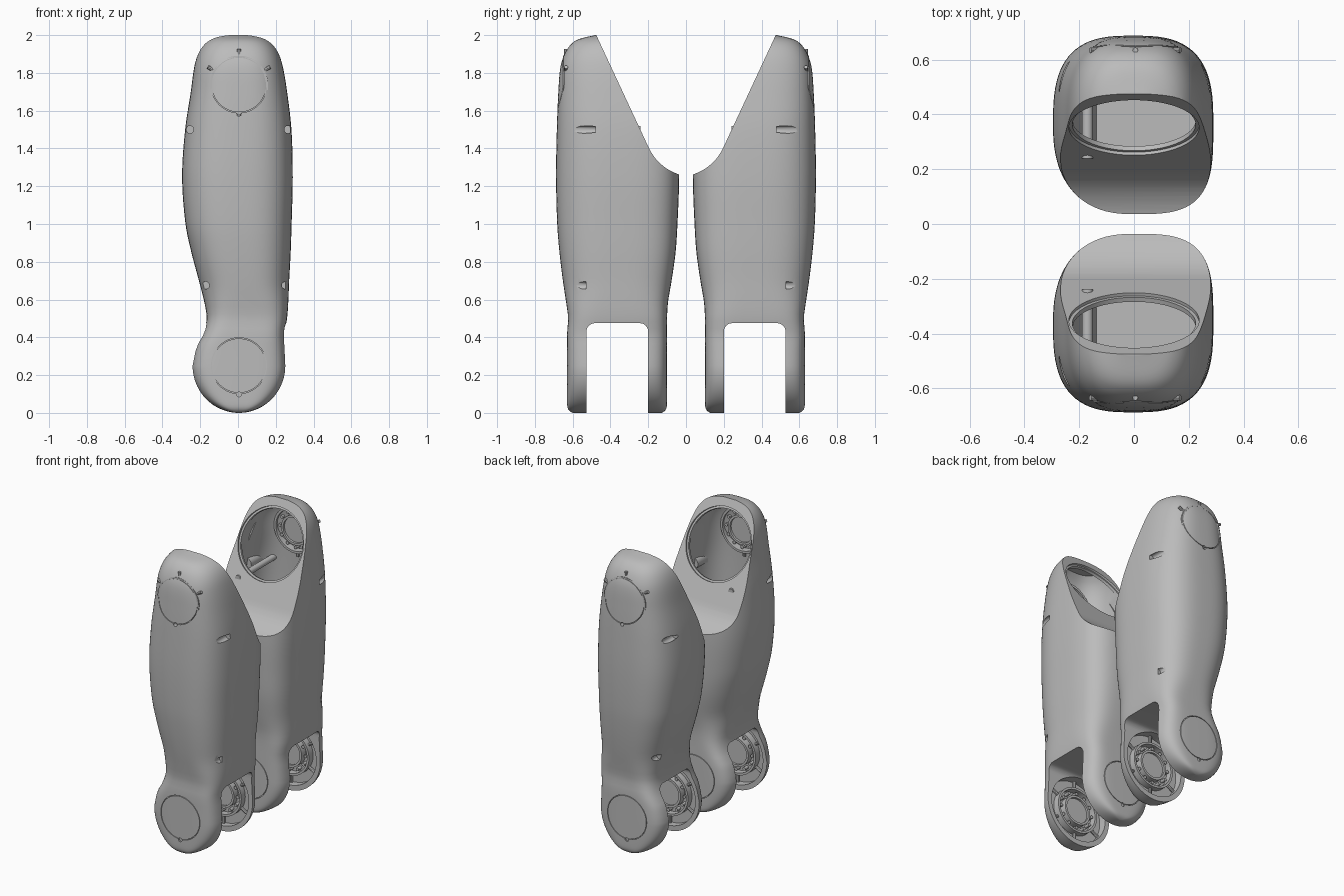
import bpy, bmesh, math
from mathutils import Matrix, Vector

cube = bpy.data.objects.get("Cube")
if cube:
    bpy.data.objects.remove(cube, do_unlink=True)

grey = bpy.data.materials.new("plain_grey")
grey.use_nodes = True
grey.diffuse_color = (0.5, 0.5, 0.5, 1)
grey.node_tree.nodes["Principled BSDF"].inputs["Base Color"].default_value = (0.5, 0.5, 0.5, 1)

# Limb outline: height, -x edge, +x edge, outer y, inner y
OUTLINE = [
    (.25, -.245, .255, -.63, -.10), (.35, -.222, .25, -.63, -.10),
    (.42, -.185, .247, -.63, -.10), (.5, -.166, .26, -.624, -.10),
    (.58, -.177, .266, -.634, -.096), (.7, -.207, .271, -.652, -.076),
    (.85, -.247, .279, -.67, -.055), (1, -.278, .284, -.682, -.045),
    (1.25, -.296, .29, -.688, -.036), (1.5, -.28, .283, -.684, -.04),
    (1.7, -.25, .26, -.676, -.05), (1.83, -.232, .238, -.665, -.06),
    (1.9, -.212, .217, -.643, -.08), (1.95, -.182, .186, -.61, -.1),
    (1.98, -.145, .148, -.565, -.12), (2, -.1, .1, -.48, -.15)]
HUB_X, HUB_Z, HUB_R = .005, .25, .25
MOTOR_Z = 1.736
SLANT_N = Vector((0, .906, .4224))


def outline(z):
    """Smoothly interpolated outline, with a round hub at the bottom."""
    if z < HUB_Z:
        s = (HUB_Z - z) / HUB_R
        half = HUB_R * math.sqrt(max(1 - s * s, 0))
        soft = .03 * s ** 20
        return [HUB_X - half, HUB_X + half, -.63 + soft, -.1 - soft]
    last = len(OUTLINE) - 1
    i = max(k for k in range(last) if OUTLINE[k][0] <= z)
    a, b = OUTLINE[i], OUTLINE[i + 1]
    before, after = OUTLINE[max(i - 1, 0)], OUTLINE[min(i + 2, last)]
    h = b[0] - a[0]
    t = (z - a[0]) / h
    values = []
    for k in range(1, 5):
        m0 = (b[k] - before[k]) / (b[0] - before[0]) * h
        m1 = (after[k] - a[k]) / (after[0] - a[0]) * h
        values.append((2*t**3 - 3*t*t + 1) * a[k] + (t**3 - 2*t*t + t) * m0
                      + (3*t*t - 2*t**3) * b[k] + (t**3 - t*t) * m1)
    return values


def make(name, bm):
    bmesh.ops.recalc_face_normals(bm, faces=bm.faces)
    mesh = bpy.data.meshes.new(name)
    bm.to_mesh(mesh)
    bm.free()
    mesh.materials.append(grey)
    obj = bpy.data.objects.new(name, mesh)
    bpy.context.collection.objects.link(obj)
    return obj


def loft(name, levels, inset=0, sides=80):
    bm = bmesh.new()
    rings = []
    for z in levels:
        xl, xr, yo, yi = outline(z)
        xl, xr, yo, yi = xl + inset, xr - inset, yo + inset, yi - inset
        t = min(max((z - .35) / .35, 0), 1)
        t = t * t * (3 - 2 * t)
        ring = []
        for k in range(sides):
            a = math.tau * (k + .5) / sides
            c, s = math.cos(a), math.sin(a)
            body = 2.9 if s < 0 else (3.4 if c > 0 else 2.4)
            e = 2 / (5 * (1 - t) + body * t)
            x = (xl + xr) / 2 + (xr - xl) / 2 * math.copysign(abs(c) ** e, c)
            y = (yo + yi) / 2 + (yi - yo) / 2 * math.copysign(abs(s) ** e, s)
            ring.append(bm.verts.new((x, y, z)))
        rings.append(ring)
    for low, high in zip(rings, rings[1:]):
        for k in range(sides):
            n = (k + 1) % sides
            bm.faces.new((low[k], low[n], high[n], high[k]))
    bm.faces.new(rings[0])
    bm.faces.new(rings[-1])
    return make(name, bm)


def prism(name, points, half=.6):
    """Extrude a y-z profile across x."""
    bm = bmesh.new()
    face = bm.faces.new([bm.verts.new((-half, y, z)) for y, z in points])
    moved = bmesh.ops.extrude_face_region(bm, geom=[face])["geom"]
    bmesh.ops.translate(bm, vec=(2 * half, 0, 0),
                        verts=[v for v in moved if isinstance(v, bmesh.types.BMVert)])
    return make(name, bm)


def rod(name, start, end, radius, sides=48):
    start, end = Vector(start), Vector(end)
    axis = end - start
    place = Matrix.Translation((start + end) / 2) @ axis.to_track_quat('Z', 'Y').to_matrix().to_4x4()
    bm = bmesh.new()
    bmesh.ops.create_cone(bm, cap_ends=True, segments=sides, radius1=radius,
                          radius2=radius, depth=axis.length, matrix=place)
    return make(name, bm)


def cut(obj, cutter):
    mod = obj.modifiers.new("cut", 'BOOLEAN')
    mod.operation, mod.solver, mod.object = 'DIFFERENCE', 'EXACT', cutter
    bpy.context.view_layer.objects.active = obj
    bpy.ops.object.modifier_apply(modifier=mod.name)
    bpy.data.objects.remove(cutter, do_unlink=True)


def tube(name, x, z, y0, y1, outer, inner):
    obj = rod(name, (x, y0, z), (x, y1, z), outer)
    cut(obj, rod("bore", (x, y0 - .1, z), (x, y1 + .1, z), inner))
    return obj


def finish(obj, angle=35):
    """Smooth the part and repeat it on the opposite limb."""
    bpy.ops.object.select_all(action='DESELECT')
    obj.select_set(True)
    bpy.context.view_layer.objects.active = obj
    bpy.ops.object.shade_smooth_by_angle(angle=math.radians(angle))
    mod = obj.modifiers.new("opposite_limb", 'MIRROR')
    mod.use_axis = (False, True, False)
    mod.use_mirror_merge = False


def slant(shift=0):
    """Cutter for the sloping top with its curved foot."""
    p0, p1, p2 = Vector((-.036, 1.262)), Vector((-.15, 1.3)), Vector((-.2, 1.41))
    pts = [(.2, 1.2), (0, 1.25)]
    for k in range(13):
        t = k / 12
        pts.append(tuple(p0 * (1-t)**2 + p1 * 2*t*(1-t) + p2 * t*t))
    pts += [(-.2 - .466 * .8, 1.41 + .8), (.2, 2.21)]
    return prism("slant_cutter", [(y - SLANT_N.y * shift, z - SLANT_N.z * shift) for y, z in pts])


# Outer shell of the limb
levels = [HUB_Z - HUB_R * math.cos(math.pi / 2 * k / 18) * .9995 for k in range(18)]
levels += [HUB_Z + (2 - HUB_Z) * math.sin(math.pi / 2 * k / 70) for k in range(71)]
shell = loft("limb_shell", levels)
cut(shell, slant())

# Hollow inside, leaving bosses around the four screws
screws = [(-.255, 1.5, -.48), (.265, 1.5, -.48), (-.172, .675, -.53), (.252, .675, -.53)]
cavity = loft("cavity", [.53 + 1.43 * k / 50 for k in range(51)], inset=.03)
cut(cavity, slant(.03))
for x, z, y in screws:
    cut(cavity, rod("boss", (x, -.9, z), (x, y + .03, z), .04))
cut(shell, cavity)

# Round opening with a stepped rim in the sloping face
centre = Vector((0, -.352, MOTOR_Z))
cut(shell, rod("opening", centre - SLANT_N * .1, centre + SLANT_N * .3, .225, 72))
cut(shell, rod("rim_step", centre - SLANT_N * .012, centre + SLANT_N * .3, .238, 72))

# Fork slot with rounded upper corners
slot = [(-.527, -.1)]
for cy, a0 in ((-.482, math.pi), (-.245, math.pi / 2)):
    for k in range(9):
        a = a0 - math.pi / 2 * k / 8
        slot.append((cy + .045 * math.cos(a), .43 + .045 * math.sin(a)))
cut(shell, prism("slot_cutter", slot + [(-.2, -.1)]))

# Dished fork faces, screw pockets and round cover seams
cut(shell, rod("outer_dish", (HUB_X, -.58, HUB_Z), (HUB_X, -.45, HUB_Z), .215, 72))
cut(shell, rod("inner_dish", (HUB_X, -.28, HUB_Z), (HUB_X, -.15, HUB_Z), .215, 72))
for x, z, y in screws:
    cut(shell, rod("screw_pocket", (x, -.9, z), (x, y, z), .02, 24))
for z, y0, y1 in ((MOTOR_Z, -.8, -.647), (HUB_Z, -.8, -.62), (HUB_Z, -.11, 0)):
    cut(shell, tube("seam", HUB_X, z, y0, y1, .148, .144))
    cut(shell, rod("notch", (HUB_X, y0, z - .152), (HUB_X, y1, z - .152), .013, 20))
finish(shell)


def mount(name, z, base, top, reach):
    """Bearing mount: hub, rings, ribs and a circle of bolts."""
    low, high = min(base, top), max(base, top)
    step = top - base
    finish(tube(name + "_ring", HUB_X, z, low, high, .155, .14))
    finish(tube(name + "_collar", HUB_X, z, low, high, .1, .085))
    finish(rod(name + "_hub", (HUB_X, base, z), (HUB_X, base + step * .7, z), .085))
    for k in range(12):
        a = math.tau * k / 12
        dx, dz = math.cos(a), math.sin(a)
        bx, bz = HUB_X + .12 * dx, z + .12 * dz
        finish(rod(name + "_bolt", (bx, base, bz), (bx, base + step * .8, bz), .011, 12))
        if k % 2:
            y = base + step * .3
            finish(rod(name + "_rib", (HUB_X + .15 * dx, y, z + .15 * dz),
                       (HUB_X + reach * dx, y, z + reach * dz), .01, 8))


mount("outer_fork", HUB_Z, -.582, -.535, .218)
mount("inner_fork", HUB_Z, -.148, -.193, .218)
mount("upper_joint", MOTOR_Z, -.65, -.6, .19)

# Cross post inside the hollow
finish(rod("cross_post", (-.17, -.64, 1.5), (-.17, -.24, 1.5), .02, 24))
